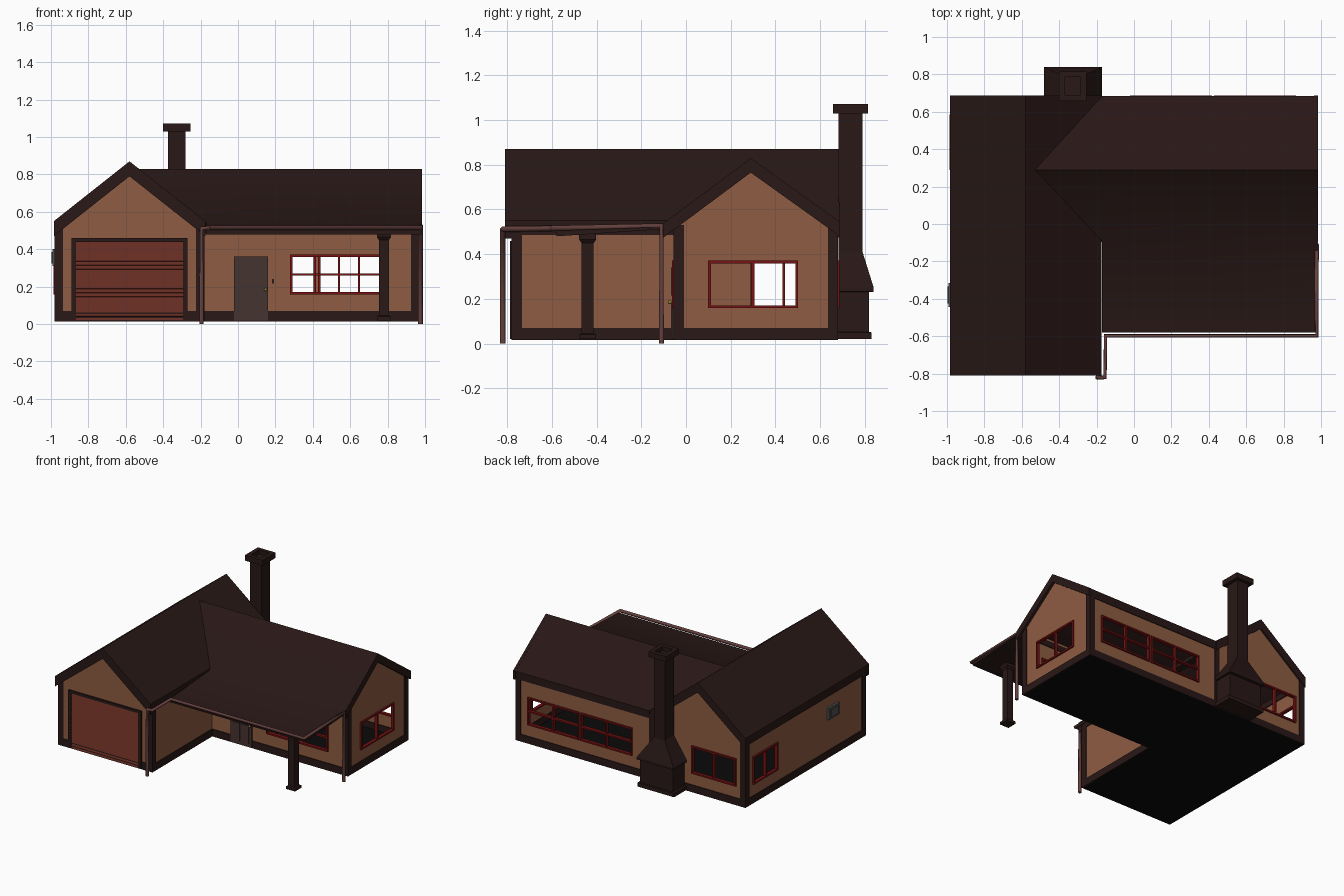
import bpy, bmesh, math

if "Cube" in bpy.data.objects:
    bpy.data.objects.remove(bpy.data.objects["Cube"])


def mat(name, r, g, b):
    m = bpy.data.materials.new(name)
    m.diffuse_color = (r, g, b, 1)
    m.use_nodes = True
    m.node_tree.nodes["Principled BSDF"].inputs["Base Color"].default_value = m.diffuse_color
    return m


WALL = mat("tan_wall", .27, .107, .054)
DARK = mat("dark_brown", .021, .009, .008)
SLAT = mat("rust_slats", .13, .025, .015)
DOOR = mat("door_brown", .06, .034, .03)
PIPE = mat("gutter_brown", .13, .053, .048)
RED = mat("red_frame", .19, .006, .006)
BLACK = mat("black", .003, .003, .003)
GREY = mat("grey_metal", .08, .08, .08)
GOLD = mat("gold", .35, .25, .03)


def finish(name, bm, m, recalc=True):
    if recalc:
        bmesh.ops.recalc_face_normals(bm, faces=bm.faces)
    me = bpy.data.meshes.new(name)
    bm.to_mesh(me)
    bm.free()
    me.materials.append(m)
    ob = bpy.data.objects.new(name, me)
    bpy.context.collection.objects.link(ob)
    return ob


def place(axis, plane, u, z):
    return (plane, u, z) if axis == 'x' else (u, plane, z)


def loft(name, sections, m):
    """Closed stack of rectangles (x0, x1, y0, y1, z)."""
    bm = bmesh.new()
    rings = [[bm.verts.new(p) for p in ((a, c, z), (b, c, z), (b, d, z), (a, d, z))]
             for a, b, c, d, z in sections]
    for r, s in zip(rings, rings[1:]):
        for i in range(4):
            bm.faces.new((r[i], r[(i + 1) % 4], s[(i + 1) % 4], s[i]))
    bm.faces.new(rings[0][::-1])
    bm.faces.new(rings[-1])
    return finish(name, bm, m)


def boxes(name, items, m):
    bm = bmesh.new()
    for a, b, c, d, e, f in items:
        v = bmesh.ops.create_cube(bm, size=1)['verts']
        for p in v:
            p.co = (b if p.co.x > 0 else a, d if p.co.y > 0 else c, f if p.co.z > 0 else e)
    return finish(name, bm, m)


def prism(name, pts, axis, a, b, m):
    """Extrude a 2D profile (u, z) along an axis from a to b."""
    bm = bmesh.new()
    r = [bm.verts.new(place(axis, a, u, z)) for u, z in pts]
    s = [bm.verts.new(place(axis, b, u, z)) for u, z in pts]
    n = len(pts)
    for i in range(n):
        bm.faces.new((r[i], r[(i + 1) % n], s[(i + 1) % n], s[i]))
    bm.faces.new(r[::-1])
    bm.faces.new(s)
    return finish(name, bm, m)


def wall(name, axis, plane, u0, u1, ztop, holes=(), gable=None, flip=False):
    """Wall sheet with window openings and an optional gable polygon."""
    bm = bmesh.new()
    us = sorted({u0, u1, *[h[0] for h in holes], *[h[1] for h in holes]})
    zs = sorted({.02, ztop, *[h[2] for h in holes], *[h[3] for h in holes]})
    polys = [gable] if gable else []
    for a, b in zip(us, us[1:]):
        for c, d in zip(zs, zs[1:]):
            if not any(h[0] < (a + b) / 2 < h[1] and h[2] < (c + d) / 2 < h[3] for h in holes):
                polys.append([(a, c), (b, c), (b, d), (a, d)])
    for p in polys:
        vs = [bm.verts.new(place(axis, plane, u, z)) for u, z in p]
        bm.faces.new(vs[::-1] if flip else vs)
    bmesh.ops.remove_doubles(bm, verts=bm.verts, dist=1e-4)
    return finish(name, bm, WALL, False)


def window(name, axis, plane, hole, rows):
    a, b, c, d = hole
    t, k = .012, .006
    um, zm = (a + b) / 2, (c + d) / 2
    bars = [(a - k, a + k, c, d), (b - k, b + k, c, d), (um - k, um + k, c, d),
            (a - k, b + k, c - k, c + k), (a - k, b + k, d - k, d + k)]
    if rows == 2:
        bars.append((a, b, zm - k, zm + k))
    boxes(name, [(plane - t, plane + t, u0, u1, z0, z1) if axis == 'x' else
                 (u0, u1, plane - t, plane + t, z0, z1) for u0, u1, z0, z1 in bars], RED)


# Main dimensions
XL, XM, XR = -.975, -.185, .965
YF, YM, YB = -.775, -.05, .675

# Walls with window openings
Z = (.165, .365)
front_w, right_w, left_w = (.285, .795, *Z), (.105, .495, *Z), (.295, .58, *Z)
back_w = [(-.895, -.53, *Z), (-.015, .41, *Z), (.435, .86, *Z)]
gable = [(XL, .53), (XM, .53), (-.58, .845)]
wall("garage_front_wall", 'y', YF, XL, XM, .53, gable=gable)
wall("back_wall", 'y', YB, XL, XR, .53, back_w, gable, flip=True)
wall("left_wall", 'x', XL, YF, YB, .53, [left_w], flip=True)
wall("garage_inner_wall", 'x', XM, YF, YM, .53)
wall("main_front_wall", 'y', YM, XM, XR, .55, [front_w])
wall("right_wall", 'x', XR, YM, YB, .53, [right_w],
     [(YM, .53), (YB, .53), (.29, .80), (YM, .55)])
window("front_window", 'y', YM, front_w, 2)
window("right_window", 'x', XR, right_w, 1)
window("left_window", 'x', XL, left_w, 1)
for i, h in enumerate(back_w):
    window(f"back_window_{i}", 'y', YB, h, 2 if i else 1)

# Floor slabs
boxes("floor", [(XL, XM, YF, YB, .015, .022), (XM, XR, YM, YB, .015, .022)], BLACK)

# Trim: skirting, eave boards and corner boards
e = .006
runs = [(XL, XM, YF, YF), (XL, XR, YB, YB), (XL, XL, YF, YB), (XM, XM, YF, YM),
        (XM, XR, YM, YM), (XR, XR, YM, YB)]
boxes("skirting", [(a - e, b + e, c - e, d + e, .015, .07) for a, b, c, d in runs], DARK)
eaves = [runs[2], runs[3], runs[4], (XM, XR, YB, YB)]
boxes("eave_boards", [(a - e, b + e, c - e, d + e, .485, .53) for a, b, c, d in eaves], DARK)
w = .04
corners = []
for x, y, sx, sy in ((XL, YF, 1, 1), (XM, YF, -1, 1), (XL, YB, 1, -1), (XR, YM, -1, 1),
                     (XR, YB, -1, -1)):
    xs = sorted((x - sx * e, x + sx * w))
    ys = sorted((y - sy * e, y + sy * w))
    corners += [(*xs, y - e, y + e, .015, .53), (x - e, x + e, *ys, .015, .53)]
corners.append((XM - .02, XM + .02, YB - e, YB + e, .015, .53))
boxes("corner_boards", corners, DARK)


# Garage wing roof with gable boards
def chevron(a, za, b, zb, c, zc, t):
    return [(a, za), (b, zb), (c, zc), (c, zc - t), (b, zb - t), (a, za - t)]


gar = (-.985, .55, -.58, .87, -.175, .55)
prism("garage_roof", chevron(*gar, .03), 'y', -.805, .685, DARK)
prism("garage_front_gable_board", chevron(*gar, .08), 'y', -.81, YF - .002, DARK)
prism("garage_back_gable_board", chevron(*gar, .075), 'y', YB - .002, .688, DARK)

# Main roof running into the porch roof, cut to the valley on its left end
top = [(.685, .545), (.29, .83), (-.1, .54), (-.58, .508)]
roof = prism("main_and_porch_roof", top + [(y, z - .028) for y, z in top[::-1]],
             'x', -1, .98, DARK)
for v in roof.data.vertices:
    if v.co.x < 0:
        v.co.x = min(-.17, -.58 + (.87 - v.co.z) / .79)
bpy.context.view_layer.objects.active = roof
roof.select_set(True)
bpy.ops.object.shade_smooth_by_angle(angle=math.radians(50))
prism("main_gable_board", chevron(.688, .545, .29, .83, -.1, .54, .065), 'x', XR - .002, .985, DARK)

# Garage door
boxes("garage_door_frame", [(-.89, -.865, YF - .012, YF, .02, .46),
                            (-.295, -.27, YF - .012, YF, .02, .46),
                            (-.89, -.27, YF - .012, YF, .44, .46)], DARK)
n, h = 20, .42 / 20
saw = [(YF, .02)]
for i in range(n):
    z = .02 + i * h
    saw += [(YF - .01, z + .001), (YF - .003, z + h)]
prism("garage_door_slats", saw + [(YF, .44)], 'x', -.865, -.295, SLAT)

# Front door with four raised panels, knob and bell
boxes("front_door", [(-.022, .16, YM - .012, YM, .02, .36)], DOOR)
boxes("front_door_panels", [(x, x + .06, YM - .018, YM - .01, a, b)
                            for x in (.0, .078) for a, b in ((.045, .185), (.215, .34))], DOOR)
bm = bmesh.new()
bmesh.ops.create_uvsphere(bm, u_segments=10, v_segments=6, radius=.009)
bmesh.ops.translate(bm, verts=bm.verts, vec=(.148, YM - .022, .185))
finish("door_knob", bm, GOLD)
boxes("door_bell", [(.182, .192, YM - .008, YM, .218, .242)], DARK)

# Porch post
loft("porch_post", [(.742, .818, -.478, -.402, .02), (.742, .818, -.478, -.402, .04),
                    (.753, .807, -.467, -.413, .045), (.753, .807, -.467, -.413, .45),
                    (.742, .818, -.478, -.402, .465), (.742, .818, -.478, -.402, .49)], DARK)

# Chimney with flue recess
loft("chimney", [(-.48, -.17, .68, .83, .02), (-.48, -.17, .68, .83, .05),
                 (-.465, -.185, .68, .82, .052), (-.465, -.185, .68, .82, .23),
                 (-.48, -.17, .68, .84, .232), (-.48, -.17, .68, .84, .25),
                 (-.375, -.28, .682, .79, .41), (-.375, -.28, .682, .79, 1.03),
                 (-.402, -.253, .658, .815, 1.03), (-.402, -.253, .658, .815, 1.072),
                 (-.37, -.285, .69, .785, 1.072), (-.37, -.285, .69, .785, 1.04)], DARK)

# Meter box on the left wall
boxes("meter_box", [(-.992, XL, -.445, -.315, .31, .40), (-.998, -.99, -.425, -.335, .325, .385)], GREY)

# Gutter and downpipes as one bent pipe
cu = bpy.data.curves.new("gutter", 'CURVE')
cu.dimensions = '3D'
cu.bevel_depth, cu.bevel_resolution, cu.use_fill_caps = .013, 1, True
path = [(.975, -.11, 0), (.975, -.11, .53), (.978, -.598, .515), (-.152, -.598, .515),
        (-.155, -.82, .512), (-.195, -.82, .512), (-.195, -.82, 0)]
sp = cu.splines.new('POLY')
sp.points.add(len(path) - 1)
for p, c in zip(sp.points, path):
    p.co = (*c, 1)
cu.materials.append(PIPE)
bpy.context.collection.objects.link(bpy.data.objects.new("gutter_and_downpipes", cu))
